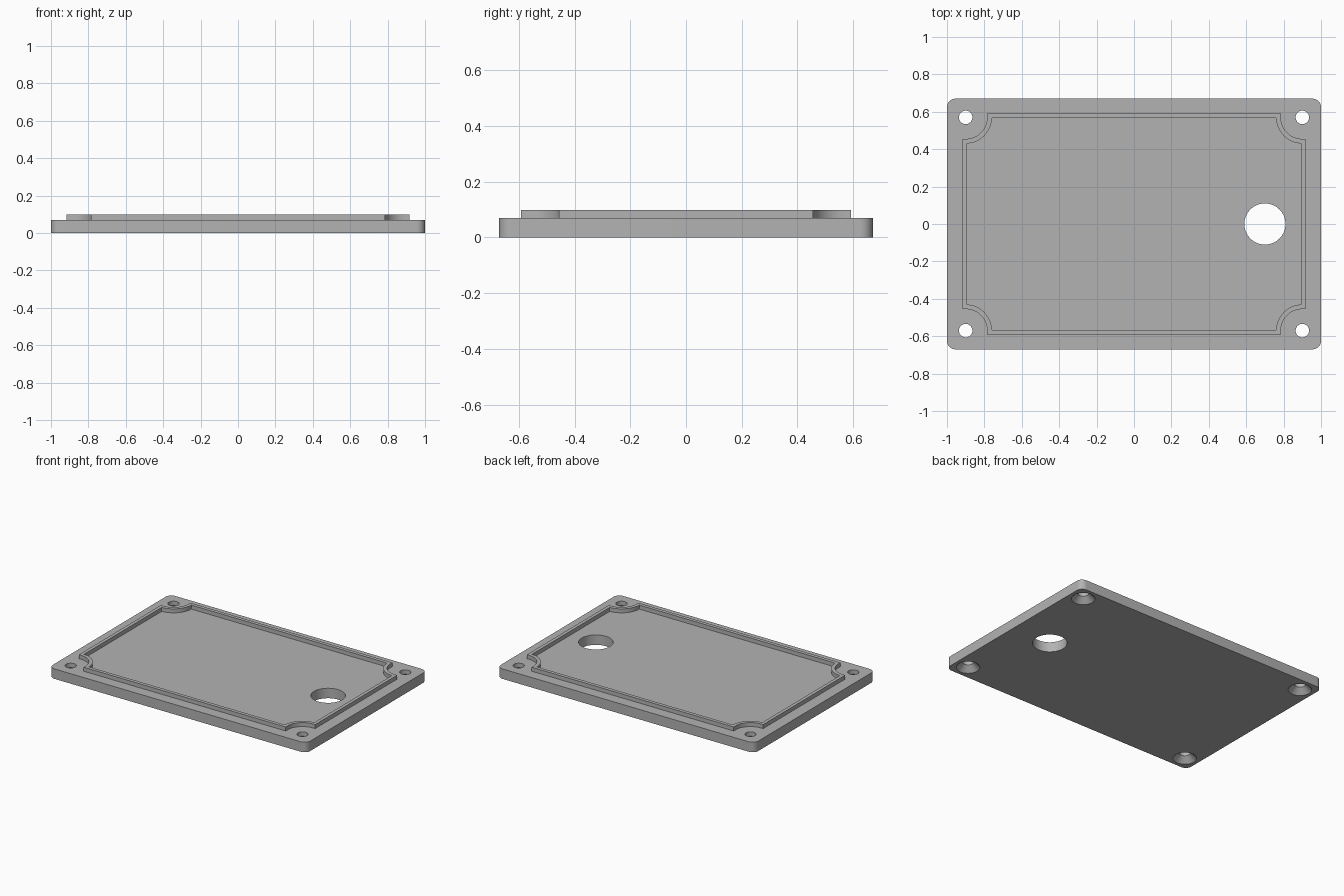
import bpy
import bmesh
from math import cos, sin, pi

cube = bpy.data.objects.get("Cube")
if cube:
    bpy.data.objects.remove(cube, do_unlink=True)

HALF_X, HALF_Y = 1.0, 0.67      # plate half size
PLATE_TOP, RIM_TOP = 0.07, 0.098
SCREW_X, SCREW_Y = 0.9, 0.57    # screw hole centres
SIGNS = [(1, 1), (-1, 1), (-1, -1), (1, -1)]

grey = bpy.data.materials.new("plain grey")
grey.use_nodes = True
colour = (0.45, 0.45, 0.45, 1)
grey.diffuse_color = colour
grey.node_tree.nodes["Principled BSDF"].inputs["Base Color"].default_value = colour


def arc(cx, cy, r, start, end, steps):
    angles = [start + (end - start) * i / steps for i in range(steps + 1)]
    return [(cx + r * cos(a), cy + r * sin(a)) for a in angles]


def mirror_corners(corner):
    """Repeat one corner's points in all four quadrants, anticlockwise."""
    loop = []
    for sx, sy in SIGNS:
        points = corner if sx * sy > 0 else corner[::-1]
        loop += [(sx * x, sy * y) for x, y in points]
    return loop


def loft(name, sections):
    """Closed solid through (outline, height) sections."""
    bm = bmesh.new()
    rings = [[bm.verts.new((x, y, z)) for x, y in outline] for outline, z in sections]
    for low, high in zip(rings, rings[1:]):
        for i in range(len(low)):
            j = (i + 1) % len(low)
            bm.faces.new((low[i], low[j], high[j], high[i]))
    bm.faces.new(rings[0][::-1])
    bm.faces.new(rings[-1])
    mesh = bpy.data.meshes.new(name)
    bm.to_mesh(mesh)
    bm.free()
    obj = bpy.data.objects.new(name, mesh)
    mesh.materials.append(grey)
    bpy.context.collection.objects.link(obj)
    return obj


def combine(target, tool, operation):
    """Apply a boolean and remove the tool."""
    mod = target.modifiers.new(operation, "BOOLEAN")
    mod.operation, mod.object, mod.solver = operation, tool, "EXACT"
    bpy.ops.object.select_all(action="DESELECT")
    bpy.context.view_layer.objects.active = target
    target.select_set(True)
    bpy.ops.object.modifier_apply(modifier=mod.name)
    bpy.data.objects.remove(tool, do_unlink=True)


def rim_outline(half_x, half_y, radius):
    """Rectangle whose corners curve inward around the screw holes."""
    curve = arc(SCREW_X, SCREW_Y, radius, 1.5 * pi, pi, 16)
    curve = [(x, y) for x, y in curve if x < half_x and y < half_y]
    start, end = (half_x, SCREW_Y - radius), (SCREW_X - radius, half_y)
    return mirror_corners([start] + curve + [end])


# Base plate with rounded corners
RADIUS = 0.045
plate = mirror_corners(arc(HALF_X - RADIUS, HALF_Y - RADIUS, RADIUS, 0, pi / 2, 10))
lid = loft("lid_plate", [(plate, 0), (plate, PLATE_TOP)])

# Raised locating rim, sunk a little into the plate before joining
outer = rim_outline(0.918, 0.592, 0.115)
inner = rim_outline(0.894, 0.567, 0.14)
rim = loft("locating_rim", [(outer, 0.05), (outer, RIM_TOP)])
combine(rim, loft("rim_cutter", [(inner, 0), (inner, 0.2)]), "DIFFERENCE")
combine(lid, rim, "UNION")

# Countersunk screw holes, wide side underneath
for sx, sy in SIGNS:
    def circle(r):
        return arc(sx * SCREW_X, sy * SCREW_Y, r, 0, 2 * pi, 40)[:-1]
    sections = [(circle(0.085), -0.01), (circle(0.036), 0.039), (circle(0.036), 0.2)]
    combine(lid, loft("screw_cutter", sections), "DIFFERENCE")

# Large cable hole
cable = arc(0.7, 0, 0.11, 0, 2 * pi, 64)[:-1]
combine(lid, loft("cable_cutter", [(cable, -0.1), (cable, 0.2)]), "DIFFERENCE")

bpy.ops.object.shade_smooth_by_angle(angle=pi / 6)
